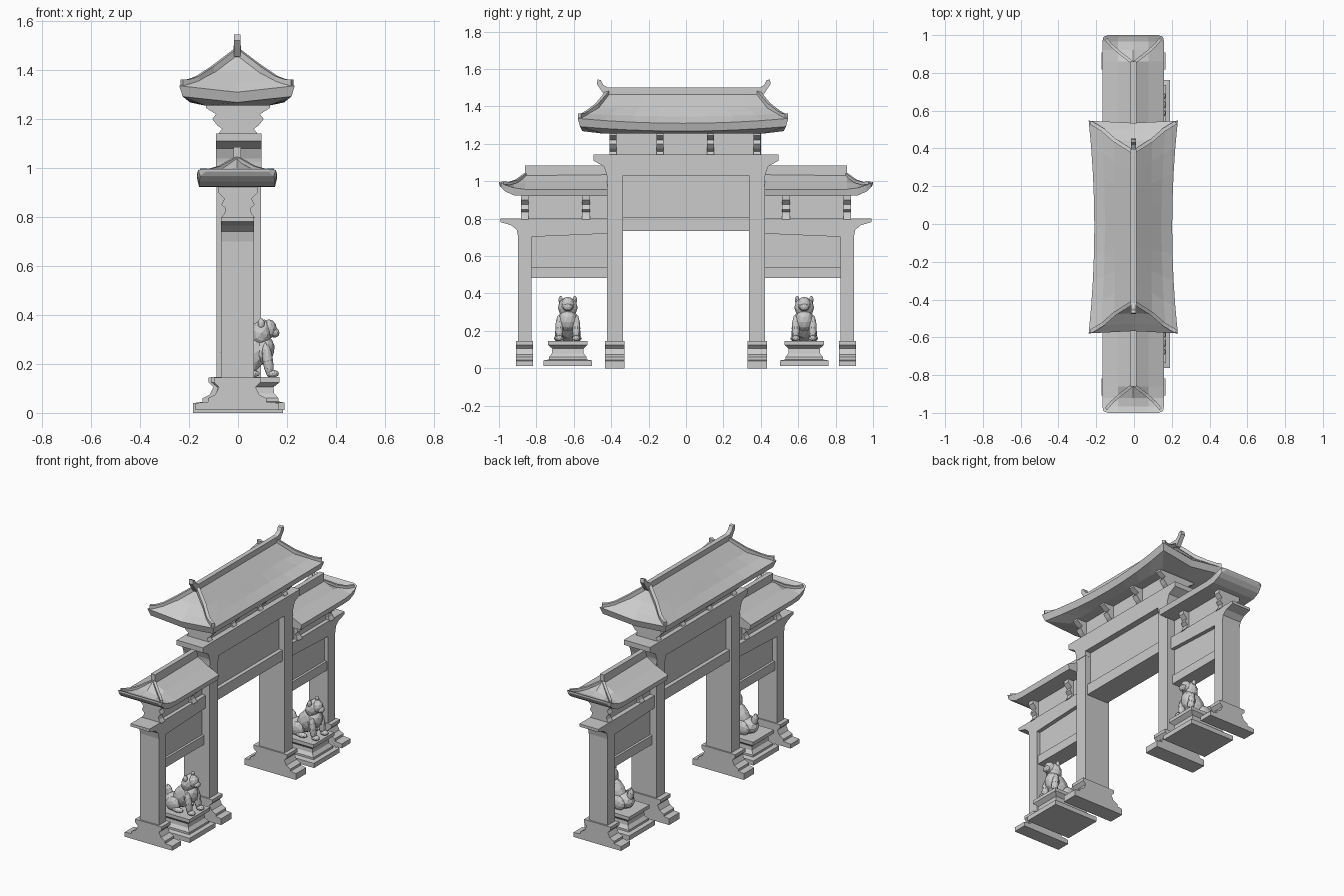
import bpy, bmesh, math
from mathutils import Vector, Matrix

if "Cube" in bpy.data.objects:
    bpy.data.objects.remove(bpy.data.objects["Cube"])


def finish(name, bm):
    bmesh.ops.recalc_face_normals(bm, faces=bm.faces)
    me = bpy.data.meshes.new(name)
    bm.to_mesh(me)
    bm.free()
    ob = bpy.data.objects.new(name, me)
    bpy.context.collection.objects.link(ob)
    return ob


def loft(name, rings):
    """Join closed rings of equal length and cap both ends."""
    bm = bmesh.new()
    vs = [[bm.verts.new(p) for p in r] for r in rings]
    n = len(vs[0])
    for a, b in zip(vs, vs[1:]):
        for i in range(n):
            j = (i + 1) % n
            bm.faces.new((a[i], a[j], b[j], b[i]))
    bm.faces.new(vs[0])
    bm.faces.new(vs[-1])
    return finish(name, bm)


def box(name, x0, x1, y0, y1, z0, z1):
    return loft(name, [[(x0, y0, z), (x1, y0, z), (x1, y1, z), (x0, y1, z)] for z in (z0, z1)])


def extrude_x(name, pts, x0, x1):
    return loft(name, [[(x, p[0], p[1]) for p in pts] for x in (x0, x1)])


def extrude_y(name, half, y0, y1, cx=0.0):
    """Half profile (x, z), bottom to top, mirrored in x."""
    pts = [(cx + x, z) for x, z in half] + [(cx - x, z) for x, z in reversed(half)]
    return loft(name, [[(x, y, z) for x, z in pts] for y in (y0, y1)])


def bar(name, path, w, h):
    """Upright rectangular bar swept along a path."""
    rings = []
    for i, p in enumerate(path):
        p = Vector(p)
        d = Vector(path[min(i + 1, len(path) - 1)]) - Vector(path[max(i - 1, 0)])
        s = Vector((-d.y, d.x, 0)).normalized() * w / 2
        u = Vector((0, 0, h))
        rings.append([p - s, p + s, p + s + u, p - s + u])
    return loft(name, rings)


# ---- central bay: posts, bases, lintels, panel
def base_profile(wb, wt, z0):
    return [(wb, z0), (wb, .04), (wt + .055, .045), (wt + .055, .06), (wt + .025, .075),
            (wt + .01, .105), (wt + .03, .125), (wt + .03, .145)]


for s in (-1, 1):
    y0, y1 = sorted((s * .338, s * .423))
    box("main_post", -.087, .093, y0, y1, .1, 1.05)
    extrude_y("main_post_base", base_profile(.183, .09, 0), y0 - .01, y1 + .01)

flare = [(.42, 1.0), (.425, 1.04), (.44, 1.08), (.495, 1.11), (.495, 1.142)]
extrude_x("main_top_beam", [(.337, 1.0), (.337, 1.03), (-.337, 1.03), (-.337, 1.0)]
          + [(-y, z) for y, z in flare] + flare[::-1], -.09, .096)
box("main_panel", -.05, .055, -.34, .34, .80, 1.035)
box("main_lower_beam", -.075, .08, -.34, .34, .735, .805)

# ---- brackets under the upper roof
main_bracket = [(.08, 1.14), (.065, 1.16), (.085, 1.175), (.105, 1.20), (.09, 1.22), (.13, 1.245), (.13, 1.265)]
for y in (-.39, -.14, .13, .38):
    extrude_y("main_bracket", main_bracket, y - .019, y + .019)
box("main_frieze", -.06, .06, -.41, .40, 1.14, 1.27)


# ---- upper roof with swept eaves
def roof_ring(hx, hy, z, lift, bow, n=8):
    side = []
    for i in range(n + 1):
        t = 2 * i / n - 1
        side.append((hx - bow * (1 - t * t), t * hy, z + lift * t * t))
    end = (0, hy - bow * .4, z)
    ring = side + [end] + [(-x, -y, zz) for x, y, zz in side] + [(0, -end[1], z)]
    return [(x - .004, y - .016, zz) for x, y, zz in ring]


loft("upper_roof", [
    roof_ring(.13, .43, 1.255, 0, 0),
    roof_ring(.222, .55, 1.268, .024, .03),
    roof_ring(.236, .563, 1.31, .026, .03),
    roof_ring(.17, .52, 1.347, .012, .02),
    roof_ring(.10, .46, 1.395, 0, .005),
    roof_ring(.014, .40, 1.465, 0, 0)])
box("upper_ridge", -.018, .012, -.425, .395, 1.45, 1.5)
horn = [(.37, 1.45), (.42, 1.455), (.445, 1.49), (.465, 1.52), (.46, 1.545),
        (.443, 1.54), (.43, 1.515), (.405, 1.50), (.37, 1.495)]
for s in (-1, 1):
    extrude_x("ridge_horn", [(s * y - .012, z) for y, z in horn], -.017, .011)
    for q in (-1, 1):
        hip = [(.005, .40, 1.46), (.10, .46, 1.388), (.16, .513, 1.348), (.195, .535, 1.335), (.226, .553, 1.333)]
        bar("hip_ridge", [(q * x - .004, s * y - .016, z) for x, y, z in hip], .02, .028)


# ---- side bays
def side_roof_section(y, hw, bot, eave, mid, crown):
    half = [(hw * .6, bot), (hw * .95, bot), (hw, eave), (hw * .5, mid)]
    pts = half + [(0, crown)] + [(-x, z) for x, z in reversed(half)]
    return [(x - .004, y, z) for x, z in pts]


side_bracket = [(.07, .795), (.055, .815), (.05, .835), (.068, .85), (.055, .875), (.08, .90), (.08, .93)]
stations = [(.42, .163, .922, .957, .995, 1.045), (.86, .163, .922, .957, .995, 1.04),
            (.92, .163, .925, .965, .985, 1.0), (.965, .163, .945, .98, .985, .988),
            (.99, .158, .968, .992, .993, .993), (1.0, .135, .985, .997, .997, .997)]
for s in (-1, 1):
    def span(a, b):
        return sorted((s * a, s * b))
    box("side_post", -.07, .065, *span(.825, .897), .1, .76)
    extrude_y("side_post_base", base_profile(.17, .065, .012), *span(.818, .908), cx=-.003)
    beam = [(.42, .72), (.897, .70), (.905, .74), (.935, .765), (.993, .782), (.993, .80), (.42, .80)]
    extrude_x("side_top_beam", [(s * y, z) for y, z in beam], -.07, .065)
    box("side_panel", -.04, .04, *span(.41, .83), .53, .73)
    box("side_lower_beam", -.055, .055, *span(.41, .83), .482, .54)
    for y in (.862, .535):
        extrude_y("side_bracket", side_bracket, *span(y - .021, y + .021))
    box("side_frieze", -.04, .04, *span(.41, .87), .79, .94)
    loft("side_roof", [side_roof_section(s * st[0], *st[1:]) for st in stations])
    box("side_ridge", -.018, .012, *span(.42, .86), 1.03, 1.085)
    for q in (-1, 1):
        hip = [(.005, .855, 1.03), (.07, .905, .993), (.115, .945, .98), (.145, .98, .983)]
        bar("side_hip_ridge", [(q * x - .004, s * y, z) for x, y, z in hip], .016, .016)

# ---- guardian lions on pedestals
pedestal = [(.16, .13, .012), (.16, .13, .042), (.135, .10, .047), (.135, .10, .06), (.118, .085, .08),
            (.115, .083, .105), (.14, .105, .125), (.14, .105, .147)]
# ellipsoids: x, |y|, z, rx, ry, rz, tilt
body = [(.055, 0, .235, .06, .05, .095, 35),    # torso
        (.105, 0, .255, .045, .05, .06, 10),    # chest
        (-.005, 0, .19, .065, .055, .05, 0),    # rump
        (.095, 0, .325, .045, .053, .058, 15),  # mane
        (.125, 0, .342, .034, .036, .04, 0),    # skull
        (.15, 0, .327, .02, .026, .02, 0),      # muzzle
        (.01, .045, .185, .05, .024, .045, -20),    # haunch
        (.05, .055, .16, .04, .019, .016, 0),       # hind paw
        (.122, .045, .215, .022, .022, .075, -8),   # foreleg
        (.142, .045, .16, .026, .022, .016, 0),     # fore paw
        (.095, .038, .365, .014, .012, .022, 0),    # ear
        (-.045, 0, .225, .022, .02, .055, -15)]     # tail
for s in (-1, 1):
    cy = s * .632
    loft("lion_pedestal", [[(.03 + a * hx, cy + b * hy, z) for a, b in ((1, 1), (-1, 1), (-1, -1), (1, -1))]
                           for hx, hy, z in pedestal])
    bm = bmesh.new()
    for x, y, z, rx, ry, rz, tilt in body:
        for q in ((-1, 1) if y else (1,)):
            m = (Matrix.Translation((x, cy + q * y, z)) @ Matrix.Rotation(math.radians(tilt), 4, 'Y')
                 @ Matrix.Diagonal((rx, ry, rz, 1)))
            bmesh.ops.create_icosphere(bm, subdivisions=2, radius=1, matrix=m)
    finish("guardian_lion", bm)
